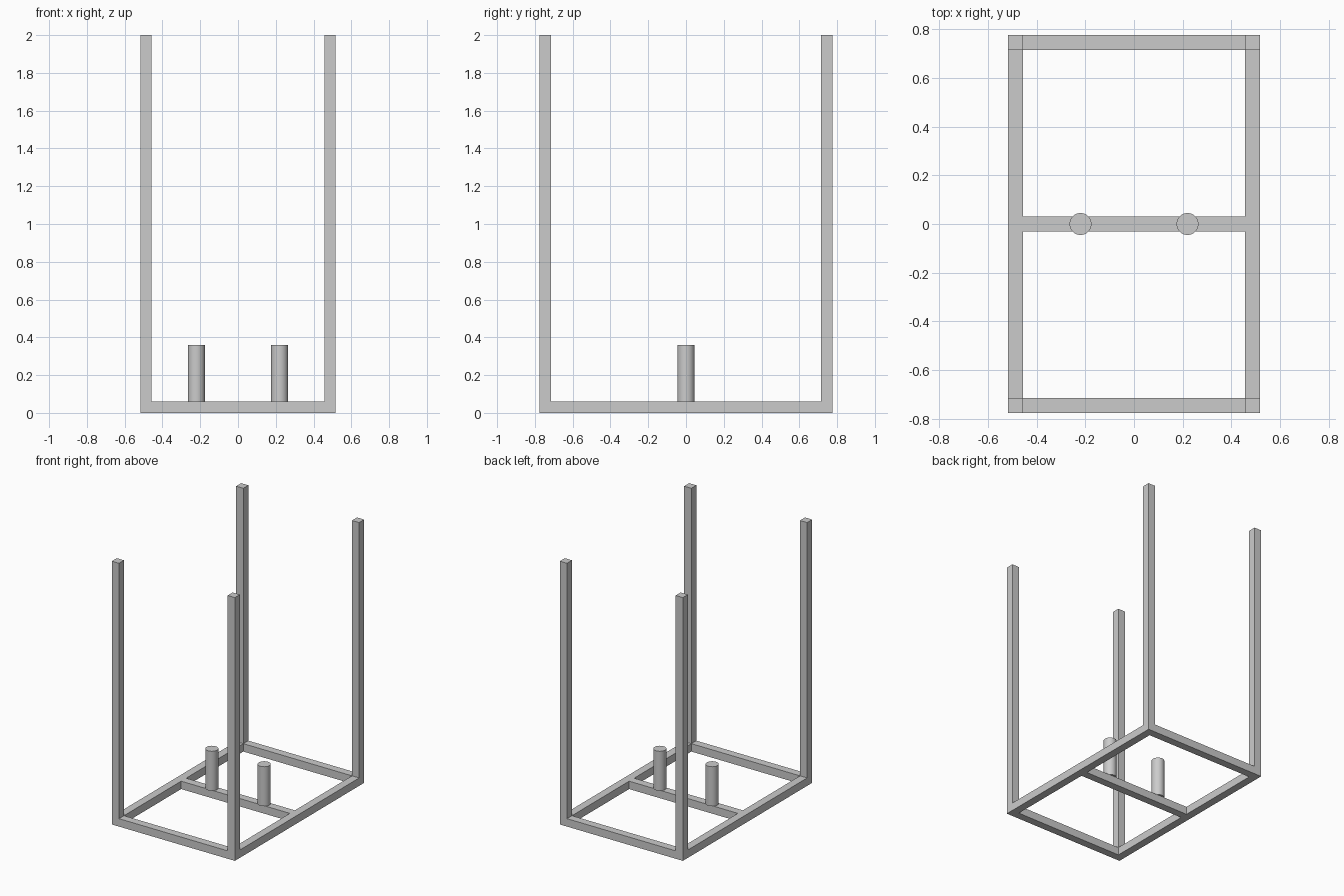
import bpy
import math

cube = bpy.data.objects.get("Cube")
if cube:
    bpy.data.objects.remove(cube, do_unlink=True)

# Single painted finish
grey = bpy.data.materials.new("light_grey")
grey.use_nodes = True
colour = (0.6, 0.6, 0.6, 1)
grey.diffuse_color = colour
grey.node_tree.nodes["Principled BSDF"].inputs["Base Color"].default_value = colour

BAR = 0.06
HALF_X, HALF_Y = 0.517, 0.776
HEIGHT = 2.0
PEG_TOP = 0.36


def box(name, low, high):
    """Square bar spanning two opposite corners."""
    bpy.ops.mesh.primitive_cube_add(size=1, location=[(a + b) / 2 for a, b in zip(low, high)])
    ob = bpy.context.object
    ob.name = name
    ob.scale = [b - a for a, b in zip(low, high)]
    bpy.ops.object.transform_apply(location=False, rotation=False, scale=True)
    ob.data.materials.append(grey)


inner_x = HALF_X - BAR
inner_y = HALF_Y - BAR

for side, sx in (("left", 1), ("right", -1)):
    xs = sorted((sx * inner_x, sx * HALF_X))

    # Long rails between the corner posts
    box(f"{side}_rail", (xs[0], -inner_y, 0), (xs[1], inner_y, BAR))

    # Corner posts
    for end, sy in (("front", -1), ("back", 1)):
        ys = sorted((sy * inner_y, sy * HALF_Y))
        box(f"{end}_{side}_post", (xs[0], ys[0], 0), (xs[1], ys[1], HEIGHT))

    # Round pegs standing on the middle crossbar
    bpy.ops.mesh.primitive_cylinder_add(vertices=48, radius=0.045, depth=PEG_TOP - BAR,
                                        location=(sx * 0.22, 0, (PEG_TOP + BAR) / 2))
    peg = bpy.context.object
    peg.name = f"{side}_peg"
    peg.data.materials.append(grey)
    bpy.ops.object.shade_smooth_by_angle(angle=math.radians(30))

# Crossbars
for name, y in (("front", BAR / 2 - HALF_Y), ("middle", 0), ("back", HALF_Y - BAR / 2)):
    box(f"{name}_crossbar", (-inner_x, y - BAR / 2, 0), (inner_x, y + BAR / 2, BAR))
